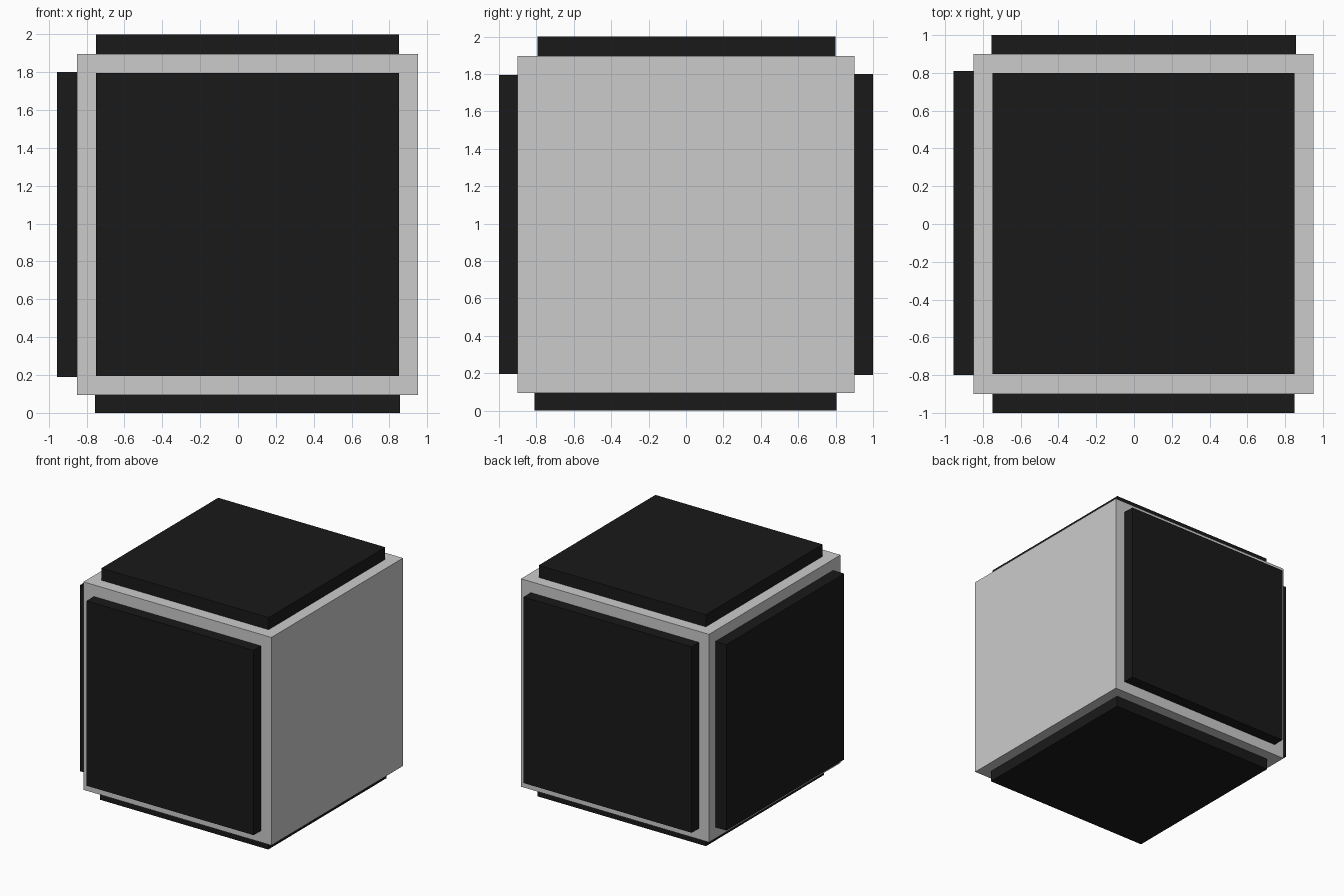
import bpy

if "Cube" in bpy.data.objects:
    bpy.data.objects.remove(bpy.data.objects["Cube"])

black = bpy.data.materials.new("black")
black.diffuse_color = (0.01, 0.01, 0.01, 1)
black.use_nodes = True
black.node_tree.nodes["Principled BSDF"].inputs["Base Color"].default_value = black.diffuse_color


def box(name, lo, hi, mat=None):
    bpy.ops.mesh.primitive_cube_add(size=1, location=[(a + b) / 2 for a, b in zip(lo, hi)])
    ob = bpy.context.object
    ob.name = name
    ob.scale = [b - a for a, b in zip(lo, hi)]
    bpy.ops.object.transform_apply(location=False, rotation=False, scale=True)
    if mat:
        ob.data.materials.append(mat)
    return ob


# Grey core, bare on its right side
box("core", (-0.85, -0.9, 0.095), (0.95, 0.9, 1.895))

# Raised black panels on the other five sides
panels = {
    "front_panel": ((-0.75, -1.0, 0.195), (0.85, -0.9, 1.795)),
    "back_panel": ((-0.755, 0.9, 0.19), (0.857, 1.0, 1.8)),
    "left_panel": ((-0.955, -0.8, 0.19), (-0.85, 0.81, 1.8)),
    "top_panel": ((-0.75, -0.795, 1.895), (0.85, 0.8, 2.0)),
    "bottom_panel": ((-0.755, -0.81, 0.0), (0.857, 0.805, 0.095)),
}
for name, (lo, hi) in panels.items():
    box(name, lo, hi, black)
